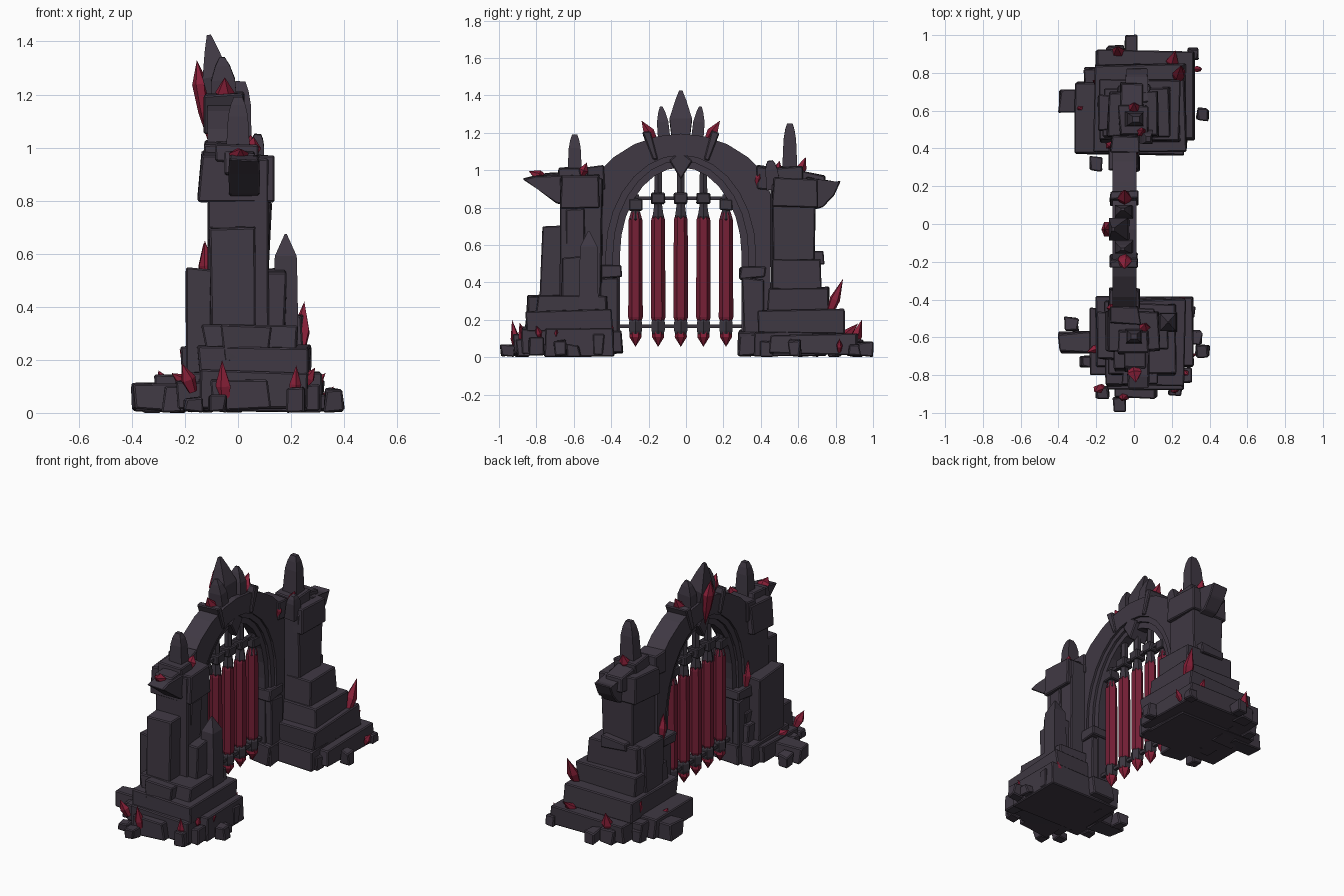
import bpy, bmesh, math, random
from mathutils import Vector

random.seed(7)

def mat(name, r, g, b):
    m = bpy.data.materials.new(name)
    m.diffuse_color = (r, g, b, 1)
    return m

STONE = mat("dark stone", 0.050, 0.040, 0.056)
IRON = mat("dark iron", 0.044, 0.037, 0.050)
RED = mat("red crystal", 0.25, 0.014, 0.040)
BAR = mat("deep red bar", 0.18, 0.014, 0.037)
C = -0.028      # arch centre on y
AX = -0.05      # arch centre on x

def finish(name, bm, *mats):
    bmesh.ops.recalc_face_normals(bm, faces=bm.faces)
    me = bpy.data.meshes.new(name)
    bm.to_mesh(me)
    bm.free()
    for m in mats:
        me.materials.append(m)
    ob = bpy.data.objects.new(name, me)
    bpy.context.collection.objects.link(ob)
    return ob

def chip(bm, jit, bev):
    for v in bm.verts:
        v.co += Vector([random.uniform(-jit, jit) for _ in range(3)])
        v.co.z = max(v.co.z, 0.0)
    if bev:
        bmesh.ops.bevel(bm, geom=bm.edges[:], offset=bev, segments=1, affect='EDGES')

def block(name, x0, x1, y0, y1, z0, z1, jit=0.010, bev=0.006, m=STONE):
    """Rough-hewn stone block"""
    bm = bmesh.new()
    bmesh.ops.create_cube(bm, size=1)
    for v in bm.verts:
        v.co = Vector(((x0 + x1) / 2 + v.co.x * (x1 - x0),
                       (y0 + y1) / 2 + v.co.y * (y1 - y0),
                       (z0 + z1) / 2 + v.co.z * (z1 - z0)))
    chip(bm, jit, bev)
    return finish(name, bm, m)

def prism(name, pts, x0, x1, jit=0.006, bev=0.006, m=STONE):
    """Outline in y,z extruded along x"""
    bm = bmesh.new()
    a = [bm.verts.new((x0, y, z)) for y, z in pts]
    b = [bm.verts.new((x1, y, z)) for y, z in pts]
    bm.faces.new(a)
    bm.faces.new(b[::-1])
    for i in range(len(a)):
        j = (i + 1) % len(a)
        bm.faces.new((a[i], b[i], b[j], a[j]))
    chip(bm, jit, bev)
    return finish(name, bm, m)

def loft(name, base, tip, rx, ry, n, prof, m, turn=0.0):
    """Faceted spike along base-tip; prof lists (fraction, scale), scale 0 = point"""
    base, tip = Vector(base), Vector(tip)
    d = tip - base
    q = Vector((0, 0, 1)).rotation_difference(d)
    bm = bmesh.new()
    rings = []
    for t, s in prof:
        p = base + d * t
        k = 1 if s == 0 else n
        ang = [turn + 2 * math.pi * i / n for i in range(k)]
        rings.append([bm.verts.new(p + q @ Vector((rx * s * math.cos(a), ry * s * math.sin(a), 0)))
                      for a in ang])
    for a, b in zip(rings, rings[1:]):
        for i in range(n):
            j = (i + 1) % n
            vs = [a[i % len(a)], a[j % len(a)], b[j % len(b)], b[i % len(b)]]
            bm.faces.new(list(dict.fromkeys(vs)))
    for r in (rings[0], rings[-1]):
        if len(r) > 1:
            bm.faces.new(r)
    return finish(name, bm, m)

Q = math.pi / 4
def crystal(base, tip, r):
    loft("crystal", base, tip, r, r * 0.8, 5, [(0, 0.6), (0.45, 1), (1, 0)], RED, random.random() * 6)

def spike(name, base, tip, rx, ry, prof=((0, 1), (0.3, .92), (0.7, 0.8), (0.88, .6), (1, .35))):
    loft(name, base, tip, rx * 1.41, ry * 1.41, 4, prof, STONE, Q)

# Arch rings: concentric bands with straight legs
def band(name, inner, outer, x0, x1, leg, n=14):
    st = [(math.cos(math.pi * i / n), math.sin(math.pi * i / n)) for i in range(n + 1)]
    ip, op = [inner(c, s) for c, s in st], [outer(c, s) for c, s in st]
    ip = [(ip[0][0], leg)] + ip + [(ip[-1][0], leg)]
    op = [(op[0][0], leg)] + op + [(op[-1][0], leg)]
    bm = bmesh.new()
    rows = [[bm.verts.new((x, C + y, z)) for x, (y, z) in ((x0, a), (x1, a), (x1, b), (x0, b))]
            for a, b in zip(ip, op)]
    for a, b in zip(rows, rows[1:]):
        for i in range(4):
            bm.faces.new((a[i], a[(i + 1) % 4], b[(i + 1) % 4], b[i]))
    bm.faces.new(rows[0])
    bm.faces.new(rows[-1])
    finish(name, bm, STONE)

def ell(a, b):
    return lambda c, s: (a * c, 0.55 + b * s)

def rim(c, s):
    return (max(-0.48, min(0.48, 0.575 * c)), 0.62 + 0.575 * s)

band("arch_wall", ell(0.40, 0.53), rim, -0.115, 0.012, 0.05)
band("arch_middle_band", ell(0.362, 0.50), ell(0.41, 0.54), -0.098, -0.002, 0.05)
band("arch_inner_band", ell(0.325, 0.465), ell(0.37, 0.51), -0.082, -0.018, 0.05)

# Straps beside the crest and keystone
for s in (-1, 1):
    prism("arch_strap", [(C + s * .125, 1.06), (C + s * .15, 1.05), (C + s * .205, 1.20), (C + s * .165, 1.21)], -0.125, 0.022)
prism("keystone", [(C - .06, 1.05), (C, 0.95), (C + .06, 1.05), (C, 1.10)], -0.11, 0.01, 0.003)

# Crest spikes
crest = ((0, .75), (0.45, 1), (0.8, .5), (1, .15))
spike("crest_spike", (-0.06, C, 1.14), (-0.11, C, 1.425), 0.052, 0.060, crest)
for s in (-1, 1):
    spike("crest_side_spike", (-0.05, C + s * .085, 1.13), (-0.06, C + s * .105, 1.34), 0.05, 0.034,
          ((0, 1), (0.6, .9), (0.85, .55), (1, .2)))
    crystal((-0.05, C + s * .14, 1.15), (-0.05, C + s * .21, 1.265), 0.04)
loft("crest_crystal", (-0.115, C, 1.03), (-0.155, C, 1.33), 0.03, 0.045, 6,
     [(0, 0), (0.35, .7), (0.7, 1), (1, 0)], RED)

# Portcullis bars, collars and rails
for i in range(5):
    y = C + (i - 2) * 0.121
    top = (0.87, 1.0, 1.04, 1.0, 0.87)[i]
    loft("gate_bar", (AX, y, 0.19), (AX, y, 0.78), 0.036, 0.039, 6,
         [(0, .8), (0.04, 1), (0.92, .95), (1, .6)], BAR, math.pi / 6)
    loft("bar_point", (AX, y, 0.15), (AX, y, 0.055), 0.034, 0.036, 6, [(0, .9), (.45, .95), (1, 0)], RED)
    loft("bar_lower_collar", (AX, y, 0.125), (AX, y, 0.215), 0.039, 0.041, 6,
         [(0, .85), (0.2, 1), (0.7, 1), (1, .5)], IRON)
    loft("bar_upper_shaft", (AX, y, 0.72), (AX, y, top), 0.034, 0.034, 6,
         [(0, .7), (0.12, 1), (0.3, .75), (1, .65)], IRON)
    z = 0.82 if i % 4 else 0.785
    block("bar_upper_collar", AX - .035, AX + .035, y - .037, y + .037, z, z + .06, 0.003, 0.006, IRON)
block("lower_rail", AX - .012, AX + .012, C - .36, C + .36, 0.155, 0.175, 0.001, 0, IRON)
block("upper_rail", AX - .012, AX + .012, C - .27, C + .27, 0.84, 0.86, 0.001, 0, IRON)

# Jambs, shared by both sides
for s in (-1, 1):
    def side(name, x0, x1, a, b, z0, z1):
        block(name, x0, x1, *sorted((C + s * a, C + s * b)), z0, z1)
    side("jamb", -0.12, 0.02, 0.335, 0.45, 0.04, 0.42)
    side("jamb_capital", -0.13, 0.03, 0.32, 0.45, 0.42, 0.485)
    side("jamb_foot", -0.125, 0.025, 0.31, 0.48, 0.015, 0.14)
    side("shoulder_stone", -0.125, 0.03, 0.41, 0.50, 0.90, 1.02)

# Pillar blocks: name, x0, x1, y0, y1, z0, z1
near = (("base", -.20, .31, -.76, -.39, .01, .15), ("base_side", -.15, .26, -.88, -.5, .015, .16),
        ("base_front", -.10, .12, -.92, -.7, .015, .13), ("base_back", -.23, -.1, -.80, -.45, .01, .12),
        ("base_foot", -.395, -.2, -.68, -.575, .01, .105),
        ("tier", -.15, .27, -.86, -.40, .14, .25), ("tier_upper", -.13, .22, -.80, -.42, .24, .335),
        ("buttress_back", -.19, -.09, -.72, -.46, .12, .54), ("buttress_outer", -.11, .06, -.775, -.6, .3, .70),
        ("buttress_step", -.06, .12, -.85, -.7, .2, .33), ("buttress_front", .03, .18, -.66, -.48, .3, .54),
        ("column", -.11, .11, -.67, -.45, .3, .95), ("column_cap", -.145, .13, -.67, -.46, .80, .98),
        ("cap_top", -.08, .08, -.69, -.56, .94, 1.02), ("column_face", .05, .12, -.65, -.54, .5, .80))
far = (("base", -.31, .26, .37, .75, .01, .14), ("base_side", -.2, .32, .45, .92, .015, .12),
       ("base_back", -.26, -.1, .6, .82, .01, .12),
       ("base_inner", -.12, .03, .285, .5, .015, .13), ("base_foot", -.395, -.2, .595, .715, .01, .11),
       ("tier", -.21, .27, .39, .84, .13, .25), ("tier_upper", -.18, .24, .44, .77, .24, .37),
       ("buttress", -.16, .19, .46, .72, .36, .53), ("buttress_outer", -.09, .08, .6, .735, .5, .56),
       ("column", -.11, .11, .46, .69, .3, .93), ("column_cap", -.14, .13, .46, .70, .80, .96),
       ("cap_top", -.08, .08, .47, .63, .94, 1.02), ("buttress_back", -.19, -.09, .5, .68, .2, .53))
for tag, rows in (("near_", near), ("far_", far)):
    for r in rows:
        block(tag + r[0], *r[1:])

# Brackets on the outer sides of the caps
prism("near_bracket", [(-.6, .80), (-.69, .82), (-.80, .90), (-.87, .955), (-.80, .97), (-.6, .97)], -.03, .08)
prism("near_bracket_slab", [(-.6, .89), (-.79, .90), (-.76, .98), (-.6, .99)], -.05, .06)
prism("far_bracket", [(.64, .78), (.73, .80), (.79, .87), (.83, .94), (.78, .94), (.64, .96)], -.04, .07)
prism("far_bracket_slab", [(.6, .87), (.75, .88), (.74, .97), (.6, 1.0)], -.07, .05)

# Pillar spikes
spike("near_spike", (0, -.595, .95), (0, -.595, 1.19), .047, .040)
spike("far_spike", (0, .555, .96), (.01, .555, 1.25), .052, .042)
spike("front_spike", (.18, -.52, .15), (.18, -.52, .675), .045, .05, ((0, 1.05), (.6, 1), (.84, .92), (1, .08)))
spike("far_side_spike", (.06, .47, .9), (.075, .45, 1.05), .035, .04)

# Rubble around the feet: x, y, half size, height
for x, y, h, z in ((-.33, -.53, .035, .08), (.36, -.67, .036, .09), (-.08, -.955, .035, .07), (-.17, -.89, .03, .06),
                   (.29, -.47, .03, .12), (.27, -.80, .04, .10), (-.25, -.73, .03, .1), (.22, -.87, .035, .09),
                   (-.2, .32, .035, .07), (-.015, .955, .04, .08), (.365, .58, .033, .09), (-.23, .79, .033, .09),
                   (.31, .90, .028, .07), (-.1, .90, .045, .1), (.25, .43, .03, .09), (.33, -.60, .03, .07)):
    block("rubble", x - h, x + h, y - h, y + h, .005, z, .010, .006)

# Crystals: base, tip, radius
for bx, by, bz, tx, ty, tz, r in (
        (.23, .76, .22, .25, .84, .42, .037), (-.17, -.86, .08, -.21, -.89, .185, .03),
        (-.05, -.90, .02, -.06, -.93, .20, .032), (.21, -.87, .05, .22, -.89, .18, .023),
        (-.18, -.65, .10, -.25, -.68, .15, .027), (.24, -.41, .1, .27, -.39, .17, .022),
        (.25, -.78, .1, .29, -.80, .17, .024), (.28, -.70, .1, .33, -.69, .15, .02),
        (-.11, -.44, .48, -.125, -.45, .65, .03), (0, -.75, .95, .01, -.84, .995, .04),
        (.05, -.56, .97, .06, -.53, 1.04, .033), (.03, .48, .96, .05, .50, 1.05, .035),
        (0, .60, .97, 0, .64, 1.07, .035), (-.26, .62, .08, -.30, .61, .16, .032),
        (-.08, .89, .05, -.09, .94, .20, .038), (.19, .82, .08, .22, .92, .18, .035),
        (.32, .82, .03, .36, .82, .10, .022), (-.12, .42, .48, -.13, .41, .64, .03),
        (0, .38, .92, .02, .40, 1.01, .025), (-.16, .74, .13, -.22, .76, .24, .03)):
    crystal((bx, by, bz), (tx, ty, tz), r)
